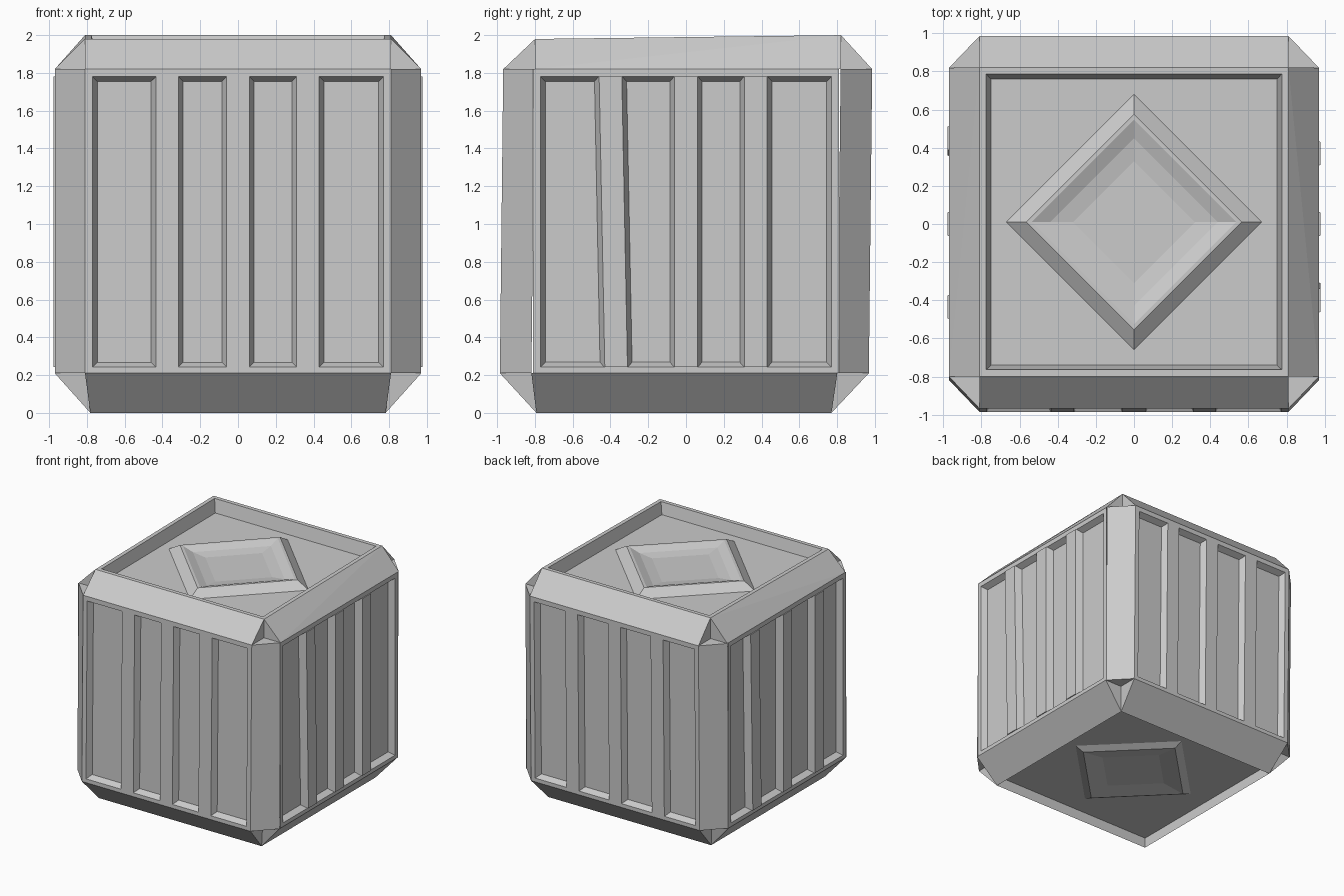
import bpy, bmesh
from mathutils import Vector

if "Cube" in bpy.data.objects:
    bpy.data.objects.remove(bpy.data.objects["Cube"])

C = 0.81                       # inner corner of the edge beams
OX, OY = 0.97, 0.977           # outer half sizes
Z0, Z1 = 0.21, 1.82            # ends of the corner posts


def lean(z):
    return 0.011 * (z - 1)


def wonk(p):
    """Slightly hand-made lean of the whole crate."""
    x, y, z = p
    if z < Z0:
        k = 1 - 0.035 * (Z0 - z) / Z0
        x, y = x * k, y * k
    if z > Z1:
        z += (-0.0101 + 0.0125 * y) * (z - Z1) / 0.18
    return Vector((x, y + lean(z), z))


def finish(bm, name):
    me = bpy.data.meshes.new(name)
    bm.to_mesh(me)
    bm.free()
    ob = bpy.data.objects.new(name, me)
    bpy.context.collection.objects.link(ob)
    return ob


def hull(name, pts):
    bm = bmesh.new()
    for p in pts:
        bm.verts.new(wonk(p))
    bmesh.ops.convex_hull(bm, input=bm.verts[:])
    bmesh.ops.dissolve_limit(bm, angle_limit=0.02, verts=bm.verts[:], edges=bm.edges[:])
    bmesh.ops.recalc_face_normals(bm, faces=bm.faces[:])
    return finish(bm, name)


def stepped(name, rings, flip=False):
    """Concentric four-point rings joined by faces, last one capped."""
    bm = bmesh.new()
    rows = [[bm.verts.new(wonk(p)) for p in r] for r in rings]
    for a, b in zip(rows, rows[1:]):
        for i in range(4):
            j = (i + 1) % 4
            bm.faces.new((a[i], a[j], b[j], b[i]))
    bm.faces.new(rows[-1])
    if flip:
        bmesh.ops.reverse_faces(bm, faces=bm.faces[:])
    return finish(bm, name)


def square(r, z):
    return [(-r, -r, z), (r, -r, z), (r, r, z), (-r, r, z)]


def diamond(r, z):
    return [(0, -r, z), (r, 0, z), (0, r, z), (-r, 0, z)]


# Edge beams: triangular prisms with square-cut ends
for s in (-1, 1):
    for t in (-1, 1):
        hull("corner_post", [(s * x, t * y, z) for z in (Z0, Z1)
                             for x, y in ((C, C), (OX, C), (C, OY))])
    for n, zi, zo in (("top", Z1, 2.0), ("bottom", Z0, 0.0)):
        hull(n + "_side_beam", [(s * x, y, z) for y in (-C, C)
                                for x, z in ((C, zi), (OX, zi), (C, zo))])
        hull(n + "_cross_beam", [(x, s * y, z) for x in (-C, C)
                                 for y, z in ((C, zi), (OY, zi), (C, zo))])

# Side panels with ribs; each rib is (offset at bottom, offset at top)
sides = {
    "front": (lambda u, w, z: (u, -OY - w, z), [(-.375, -.375), (0, 0), (.37, .37)], 0),
    "right": (lambda u, w, z: (OX + w, u - lean(z), z), [(-.37, -.40), (0, 0), (.37, .37)], .008),
    "back": (lambda u, w, z: (-u, OY + w, z), [(-.41, -.41), (0, 0), (.41, .41)], 0),
    "left": (lambda u, w, z: (-OX - w, -u - lean(z), z), [(-.42, -.45), (0, 0), (.435, .435)], .008),
}
for name, (place, ribs, proud) in sides.items():
    rings = [[place(u, w, z) for u, z in ((-a, lo), (a, lo), (a, hi), (-a, hi))]
             for a, lo, hi, w in ((C, Z0, Z1, 0), (.77, .243, 1.78, 0),
                                  (.745, .268, 1.755, -.05))]
    stepped(name + "_panel", rings)
    for b, t in ribs:
        hull(name + "_rib", [place(c + k * h, w, z) for c, z in ((b, .243), (t, 1.78))
                             for k in (-1, 1) for h, w in ((.085, -.05), (.06, proud))])

# Lid: flush border, then a sunken floor
FLOOR = 1.89
stepped("lid", [square(C, 2.0), square(.775, 2.0), square(.75, FLOOR)])

# Raised diamond rim with a dish
stepped("lid_diamond", [diamond(.67, FLOOR), diamond(.565, 1.955), diamond(.535, 1.955),
                        diamond(.44, 1.925), diamond(.32, 1.91)])

# Sunken underside with a shallow diamond dent
BASE = .09
stepped("underside", [square(C, 0), square(.80, BASE)], flip=True)
stepped("underside_diamond", [diamond(.62, BASE), diamond(.54, .06), diamond(.33, .085)], flip=True)
